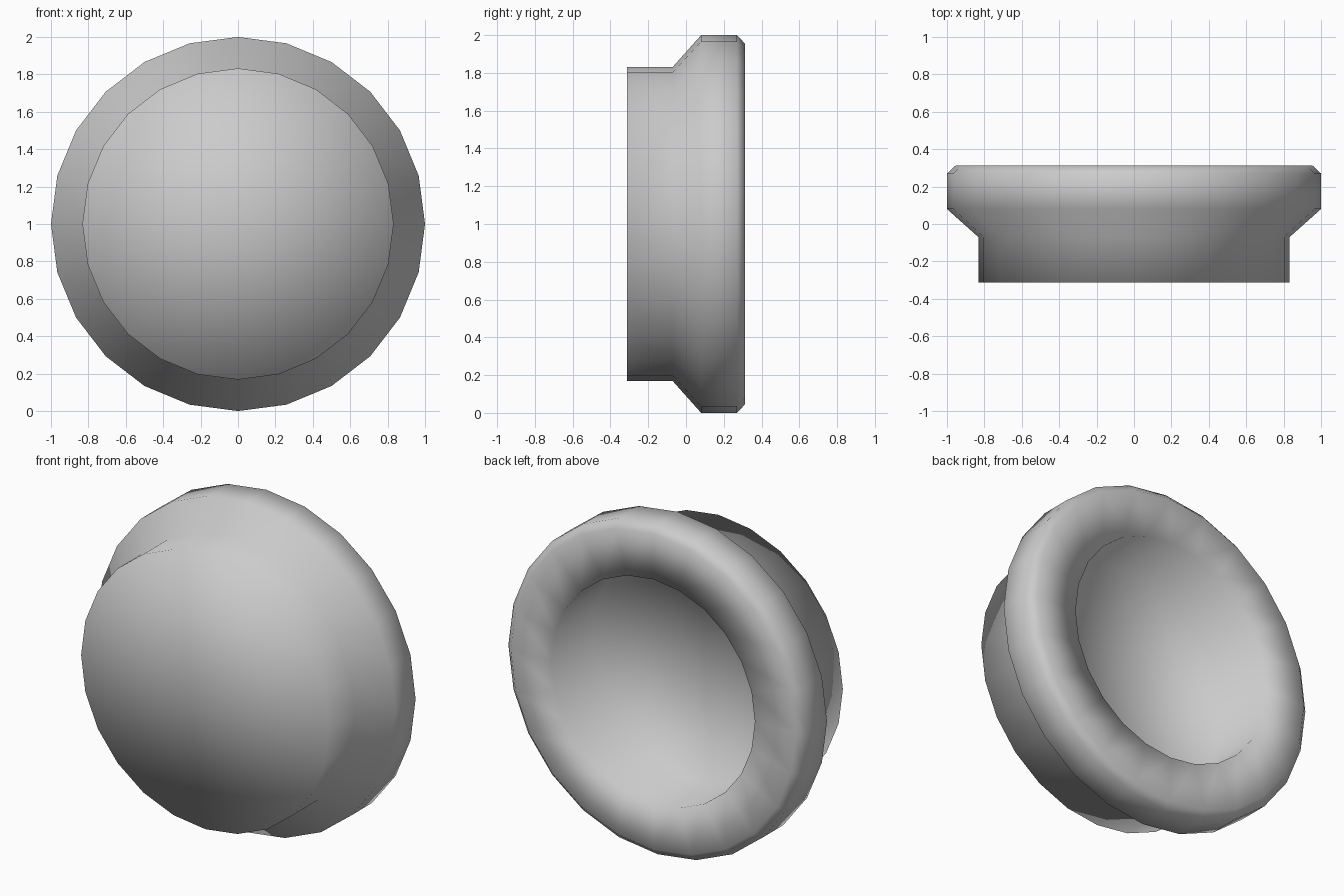
import bpy, bmesh, math

if "Cube" in bpy.data.objects:
    bpy.data.objects.remove(bpy.data.objects["Cube"])

SIDES = 24
# (radius, y) from the front centre, round the rim, to the centre of the recess floor
PROFILE = [
    (0.0, -0.312), (0.832, -0.312), (0.832, -0.07),  # front face and drum
    (1.0, 0.08), (1.0, 0.27), (0.955, 0.312),        # flare and chamfered rim
    (0.68, 0.312), (0.68, -0.07),                    # back lip and recess wall
    (0.0, -0.07),                                    # recess floor
]


def lathe(name, profile, sides, height):
    """Revolve a profile about the y axis at the given height."""
    bm = bmesh.new()
    rings = []
    for r, y in profile:
        if r == 0:
            rings.append([bm.verts.new((0, y, height))])
        else:
            rings.append([bm.verts.new((r * math.sin(2 * math.pi * i / sides), y,
                                        height + r * math.cos(2 * math.pi * i / sides)))
                          for i in range(sides)])
    for a, b in zip(rings, rings[1:]):
        for i in range(sides):
            j = (i + 1) % sides
            corners = [a[i % len(a)], a[j % len(a)], b[j % len(b)], b[i % len(b)]]
            bm.faces.new(list(dict.fromkeys(corners)))
    bmesh.ops.recalc_face_normals(bm, faces=bm.faces)
    for f in bm.faces:
        f.smooth = True
    mesh = bpy.data.meshes.new(name)
    bm.to_mesh(mesh)
    bm.free()
    obj = bpy.data.objects.new(name, mesh)
    bpy.context.collection.objects.link(obj)
    return obj


# Round hollow cap facing forward
lathe("round_cap", PROFILE, SIDES, 1.0)
